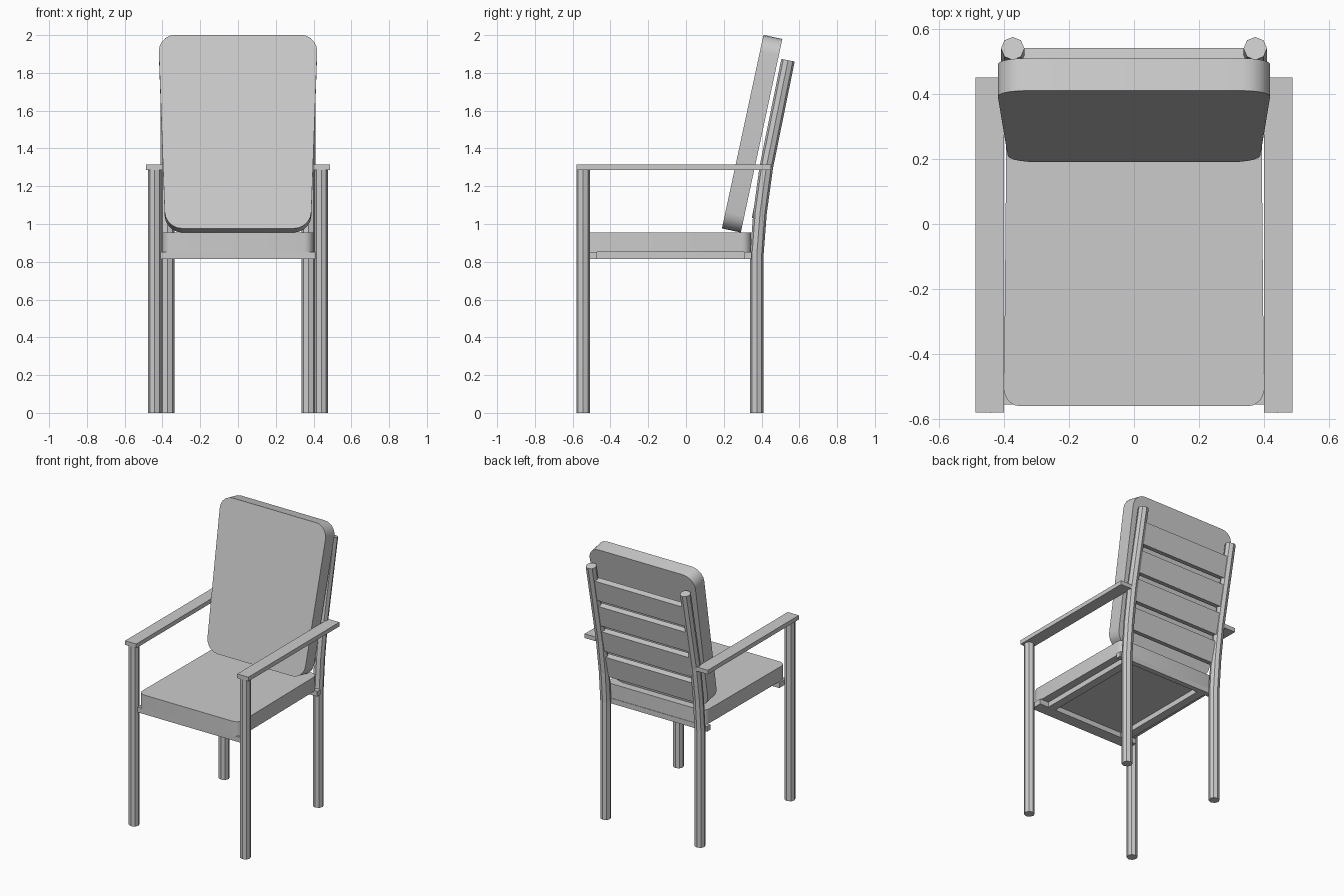
import bpy, bmesh, math
from mathutils import Matrix, Vector

cube = bpy.data.objects.get("Cube")
if cube:
    bpy.data.objects.remove(cube, do_unlink=True)

gray = bpy.data.materials.new("plain_gray")
gray.use_nodes = True
gray.diffuse_color = (0.6, 0.6, 0.6, 1)
gray.node_tree.nodes["Principled BSDF"].inputs["Base Color"].default_value = gray.diffuse_color


def finish(name, bm):
    bmesh.ops.recalc_face_normals(bm, faces=bm.faces[:])
    mesh = bpy.data.meshes.new(name)
    bm.to_mesh(mesh)
    bm.free()
    mesh.materials.append(gray)
    obj = bpy.data.objects.new(name, mesh)
    bpy.context.collection.objects.link(obj)
    return obj


def box(name, low, high, tilt=0, pivot=(0, 0, 0)):
    """Box between two corners, leaned back by tilt and moved to pivot."""
    low, high = Vector(low), Vector(high)
    bm = bmesh.new()
    bmesh.ops.create_cube(bm, size=1)
    place = Matrix.Translation(pivot) @ Matrix.Rotation(-tilt, 4, 'X')
    place = place @ Matrix.Translation((low + high) / 2) @ Matrix.Diagonal((*(high - low), 1))
    bm.transform(place)
    return finish(name, bm)


def cushion(name, near, far, length, thick, radius, place):
    """Tapered slab with rounded outline; near and far are half widths."""
    bm = bmesh.new()
    outline = [(-near, 0), (near, 0), (far, length), (-far, length)]
    face = bm.faces.new([bm.verts.new((x, y, 0)) for x, y in outline])
    new = bmesh.ops.extrude_face_region(bm, geom=[face])["geom"]
    bmesh.ops.translate(bm, vec=(0, 0, thick),
                        verts=[v for v in new if isinstance(v, bmesh.types.BMVert)])
    corners = [e for e in bm.edges if abs(e.verts[0].co.z - e.verts[1].co.z) > thick / 2]
    bmesh.ops.bevel(bm, geom=corners, offset=radius, segments=5, profile=0.5, affect='EDGES')
    bm.transform(place)
    obj = finish(name, bm)
    bpy.ops.object.select_all(action='DESELECT')
    obj.select_set(True)
    bpy.context.view_layer.objects.active = obj
    bpy.ops.object.shade_smooth_by_angle(angle=math.radians(30))


def post(name, x, path, radius=0.036, sides=8):
    """Octagonal tube following a path of (y, z) points."""
    bm = bmesh.new()
    pts = [Vector(p) for p in path]
    rings = []
    for i, p in enumerate(pts):
        along = (pts[min(i + 1, len(pts) - 1)] - pts[max(i - 1, 0)]).normalized()
        ring = []
        for k in range(sides):
            a = math.tau * k / sides
            c, s = radius * math.cos(a), radius * math.sin(a)
            ring.append(bm.verts.new((x + c, p.x + s * along.y, p.y - s * along.x)))
        rings.append(ring)
    for a, b in zip(rings, rings[1:]):
        for k in range(sides):
            n = (k + 1) % sides
            bm.faces.new((a[k], a[n], b[n], b[k]))
    bm.faces.new(rings[0])
    bm.faces.new(rings[-1])
    finish(name, bm)


# Legs, armrests and side rails
back_path = [(0.375, 0), (0.375, 0.84), (0.392, 1.06), (0.425, 1.3), (0.54, 1.867)]
for side, s in (("left", 1), ("right", -1)):
    post(f"front_leg_{side}", s * 0.441, [(-0.545, 0), (-0.545, 1.287)])
    post(f"back_post_{side}", s * 0.373, back_path)
    xs = sorted((s * 0.4, s * 0.488))
    box(f"armrest_{side}", (xs[0], -0.58, 1.285), (xs[1], 0.45, 1.315))
    xs = sorted((s * 0.28, s * 0.34))
    box(f"side_rail_{side}", (xs[0], -0.48, 0.815), (xs[1], 0.32, 0.852))

# Front and back seat rails
box("front_rail", (-0.41, -0.555, 0.815), (0.41, -0.47, 0.852))
box("back_rail", (-0.41, 0.31, 0.815), (0.41, 0.348, 0.852))

# Back slats between the posts
lean = math.atan2(0.115, 0.567)
for i in range(4):
    z = 1.695 - 0.197 * i
    y = 0.54 - (1.867 - z) * math.tan(lean)
    box(f"back_slat_{i + 1}", (-0.36, -0.022, -0.077), (0.36, 0.022, 0.077), lean, (0, y, z))

# Seat cushion
cushion("seat_cushion", 0.4, 0.392, 0.905, 0.103, 0.05, Matrix.Translation((0, -0.56, 0.852)))

# Back cushion, leaned and flared towards the top
tilt = math.atan2(0.22, 1.025)
stand = Matrix.Rotation(math.radians(90) - tilt, 4, 'X')
cushion("back_cushion", 0.385, 0.422, 1.048, 0.102, 0.09,
        Matrix.Translation((0, 0.29, 0.955)) @ stand)
